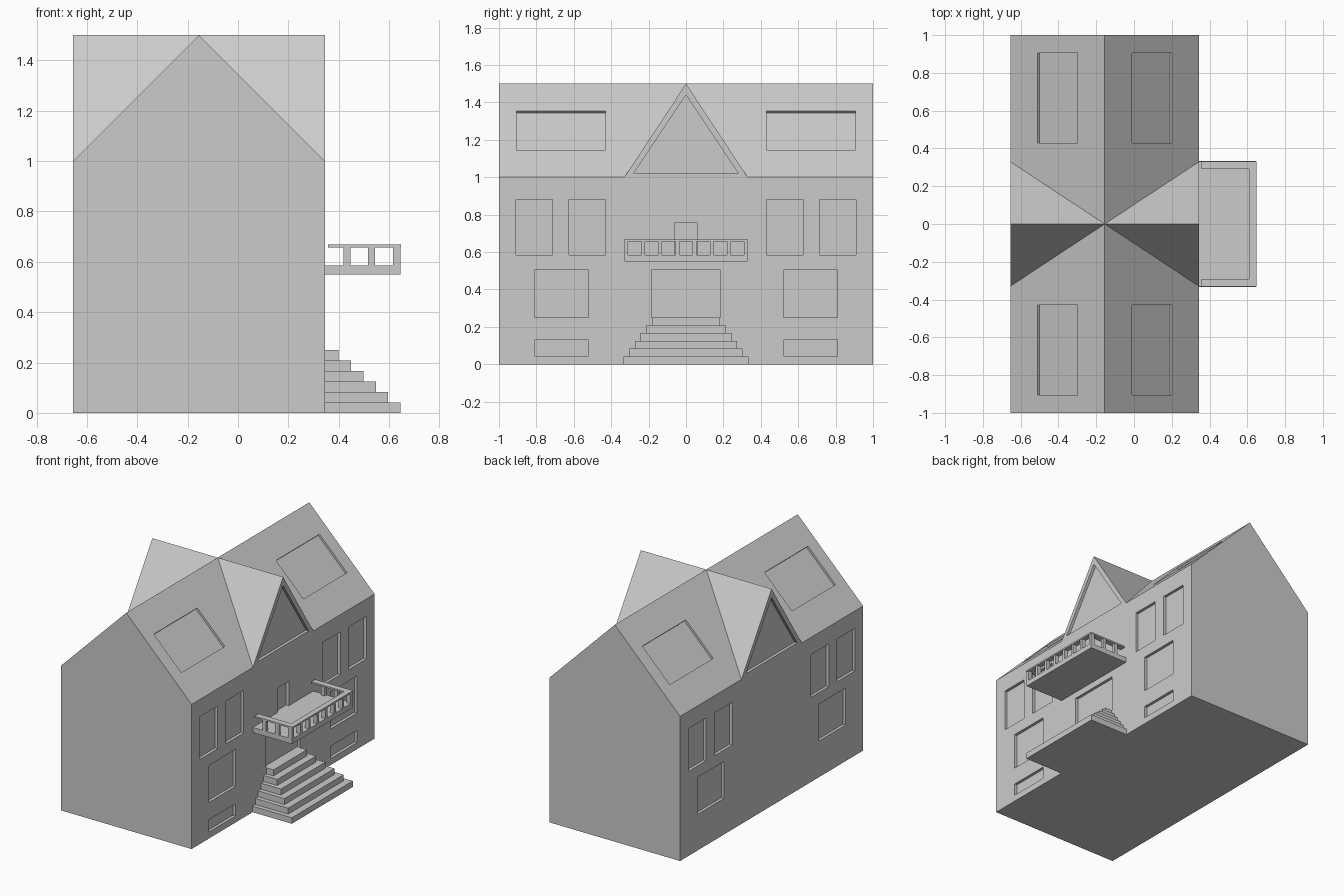
import bpy
import bmesh
from mathutils import Vector

if "Cube" in bpy.data.objects:
    bpy.data.objects.remove(bpy.data.objects["Cube"], do_unlink=True)

grey = bpy.data.materials.new("plain grey")
grey.use_nodes = True
colour = (0.6, 0.6, 0.6, 1)
grey.diffuse_color = colour
grey.node_tree.nodes["Principled BSDF"].inputs["Base Color"].default_value = colour

MID, HALF = -0.155, 0.5      # ridge line and half depth of the house
WALL = MID + HALF            # wall that carries the entrance
EAVE, RIDGE = 1.0, 1.5
GABLE = 0.33                 # half width of each cross gable
DEPTH = 0.02                 # window recess


def prism(bm, points, sweep):
    """Closed solid: a flat polygon swept along a vector."""
    sweep = Vector(sweep)
    low = [bm.verts.new(p) for p in points]
    high = [bm.verts.new(Vector(p) + sweep) for p in points]
    n = len(low)
    faces = [bm.faces.new(low), bm.faces.new(high)]
    for i in range(n):
        j = (i + 1) % n
        faces.append(bm.faces.new((low[i], low[j], high[j], high[i])))
    bmesh.ops.recalc_face_normals(bm, faces=faces)


def box(bm, x, y, z):
    corners = [(x[0], y[0]), (x[1], y[0]), (x[1], y[1]), (x[0], y[1])]
    prism(bm, [(a, b, z[0]) for a, b in corners], (0, 0, z[1] - z[0]))


def finish(bm, name):
    mesh = bpy.data.meshes.new(name)
    bm.to_mesh(mesh)
    bm.free()
    mesh.materials.append(grey)
    obj = bpy.data.objects.new(name, mesh)
    bpy.context.scene.collection.objects.link(obj)
    return obj


# House shell: two gabled long walls, two end walls, roof with valleys
bm = bmesh.new()


def face(*points):
    bm.faces.new([bm.verts.new(p) for p in points])


centre = (MID, 0, RIDGE)
for s in (-1, 1):
    x = MID + s * HALF
    face((x, -1, 0), (x, 1, 0), (x, 1, EAVE), (x, GABLE, EAVE),
         (x, 0, RIDGE), (x, -GABLE, EAVE), (x, -1, EAVE))
    face((MID - HALF, s, 0), (WALL, s, 0), (WALL, s, EAVE),
         (MID, s, RIDGE), (MID - HALF, s, EAVE))
    for t in (-1, 1):
        face((x, t, EAVE), (x, t * GABLE, EAVE), centre, (MID, t, RIDGE))
        face((x, t * GABLE, EAVE), (x, 0, RIDGE), centre)
face((MID - HALF, -1, 0), (WALL, -1, 0), (WALL, 1, 0), (MID - HALF, 1, 0))
bmesh.ops.remove_doubles(bm, verts=bm.verts, dist=0.0001)
bmesh.ops.recalc_face_normals(bm, faces=bm.faces)
house = finish(bm, "house")

# Recesses for windows, doors, gable panels and roof lights
bm = bmesh.new()


def recess(side, y, z):
    x = MID + side * HALF
    box(bm, (x - DEPTH, x + DEPTH), y, z)


for s in (-1, 1):
    for t in (-1, 1):
        def span(a, b):
            return sorted((t * a, t * b))
        recess(s, span(0.715, 0.91), (0.585, 0.88))
        recess(s, span(0.43, 0.625), (0.585, 0.88))
        recess(s, span(0.52, 0.81), (0.25, 0.505))
        if s > 0:
            recess(s, span(0.52, 0.81), (0.045, 0.13))
        # roof light, cut square to the slope
        out = Vector((s, 0, 1)).normalized() * 0.015
        y0, y1 = span(0.43, 0.905)
        quad = [Vector((MID + s * d, y, RIDGE - d)) + out
                for d, y in ((0.145, y0), (0.355, y0), (0.355, y1), (0.145, y1))]
        prism(bm, quad, out * -2)
    x = MID + s * HALF + s * DEPTH
    prism(bm, [(x, -0.28, 1.02), (x, 0.28, 1.02), (x, 0, 1.44)],
          (-2 * s * DEPTH, 0, 0))
recess(1, (-0.185, 0.185), (0.25, 0.505))    # entrance
recess(1, (-0.062, 0.062), (0.585, 0.755))   # balcony door
cutter = finish(bm, "recess_cutter")
cutter.hide_render = True

cut = house.modifiers.new("recesses", "BOOLEAN")
cut.operation = "DIFFERENCE"
cut.solver = "EXACT"
cut.object = cutter
bpy.context.view_layer.update()
graph = bpy.context.evaluated_depsgraph_get()
carved = bpy.data.meshes.new_from_object(house.evaluated_get(graph))
house.modifiers.clear()
house.data = carved
bpy.data.objects.remove(cutter, do_unlink=True)

# Entrance steps, narrowing upward
bm = bmesh.new()
STEPS = 6
for i in range(STEPS):
    w = 0.333 - 0.03 * i
    box(bm, (WALL, 0.645 - 0.049 * i), (-w, w), (0.25 * i / STEPS, 0.25 * (i + 1) / STEPS))
finish(bm, "entrance_steps")

# Balcony slab
bm = bmesh.new()
box(bm, (WALL, 0.645), (-GABLE, GABLE), (0.55, 0.585))
finish(bm, "balcony_slab")

# Balusters along the front and both ends
bm = bmesh.new()
for i in range(8):
    y = -0.32 + 0.64 * i / 7
    box(bm, (0.615, 0.645), (y - 0.01, y + 0.01), (0.585, 0.657))
for x in (0.418, 0.516):
    for y in (-0.32, 0.32):
        box(bm, (x, x + 0.028), (y - 0.01, y + 0.01), (0.585, 0.657))
finish(bm, "balcony_balusters")

# U-shaped handrail
bm = bmesh.new()
rail = [(0.358, -0.332), (0.648, -0.332), (0.648, 0.332), (0.358, 0.332),
        (0.358, 0.29), (0.61, 0.29), (0.61, -0.29), (0.358, -0.29)]
prism(bm, [(x, y, 0.657) for x, y in rail], (0, 0, 0.011))
finish(bm, "balcony_handrail")
